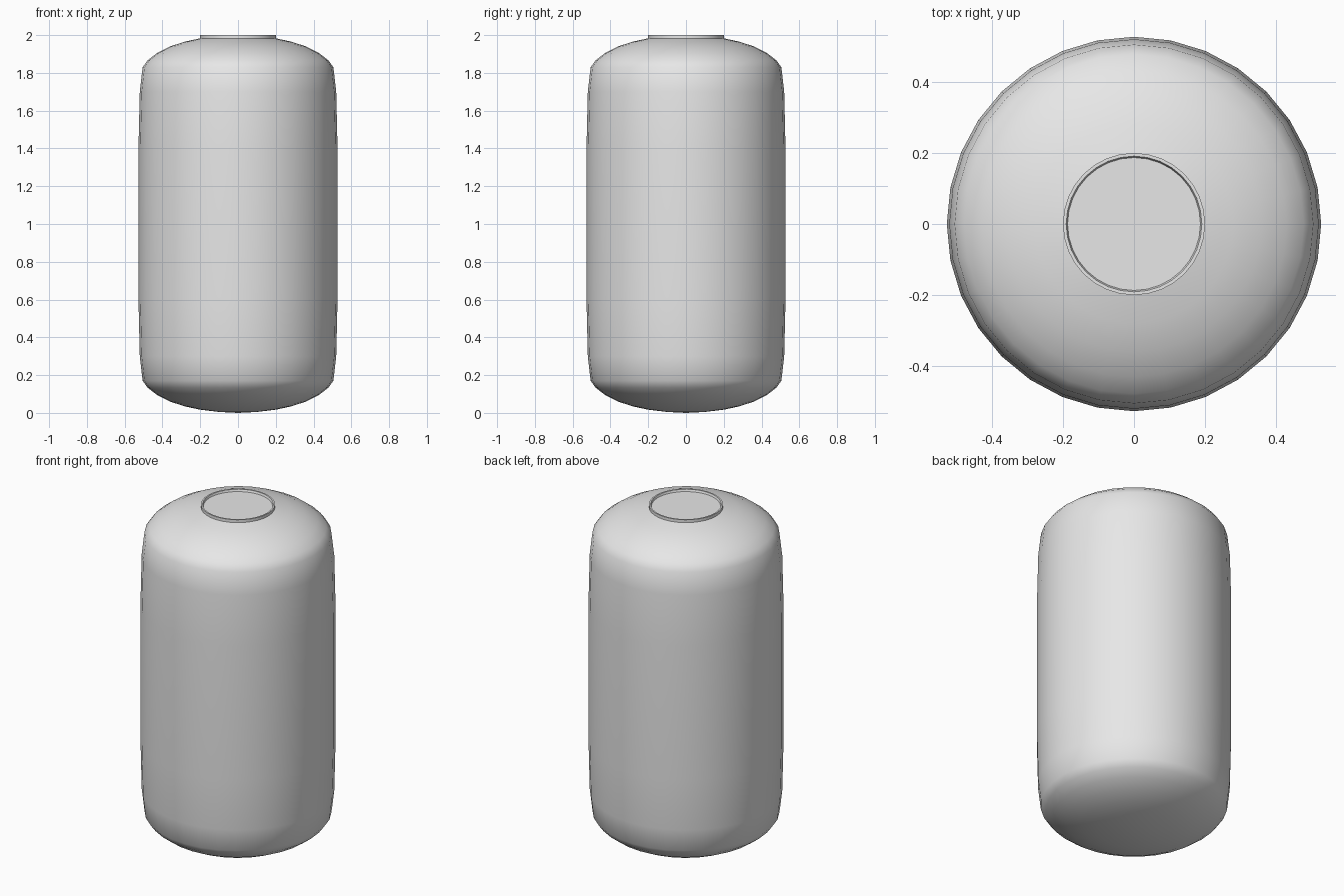
import bpy, bmesh, math

if "Cube" in bpy.data.objects:
    bpy.data.objects.remove(bpy.data.objects["Cube"])

SEGMENTS = 32

grey = bpy.data.materials.new("plain grey")
grey.diffuse_color = (0.8, 0.8, 0.8, 1)
grey.use_nodes = True
grey.node_tree.nodes["Principled BSDF"].inputs["Base Color"].default_value = grey.diffuse_color


def lathe(name, profile):
    """Spin an (r, z) profile, bottom to top, around z; r = 0 gives a pole."""
    bm = bmesh.new()
    rings = []
    for r, z in profile:
        if r == 0:
            rings.append([bm.verts.new((0, 0, z))] * SEGMENTS)
        else:
            rings.append([bm.verts.new((r * math.cos(2 * math.pi * i / SEGMENTS),
                                        r * math.sin(2 * math.pi * i / SEGMENTS), z))
                          for i in range(SEGMENTS)])
    for low, high in zip(rings, rings[1:]):
        for i in range(SEGMENTS):
            j = (i + 1) % SEGMENTS
            corners = []
            for v in (low[i], low[j], high[j], high[i]):
                if v not in corners:
                    corners.append(v)
            bm.faces.new(corners)
    mesh = bpy.data.meshes.new(name)
    bm.to_mesh(mesh)
    bm.free()
    mesh.materials.append(grey)
    ob = bpy.data.objects.new(name, mesh)
    bpy.context.collection.objects.link(ob)
    bpy.ops.object.select_all(action='DESELECT')
    ob.select_set(True)
    bpy.context.view_layer.objects.active = ob
    bpy.ops.object.shade_smooth_by_angle(angle=math.radians(30))
    return ob


# Half profiles, measured from the bottom; the top mirrors them about z = 1
dome = [(0.2, 0.017), (0.28, 0.034), (0.36, 0.06), (0.43, 0.096),
        (0.478, 0.133), (0.505, 0.17)]
wall = [(0.52, 0.3), (0.527, 0.6)]


def mirrored(points):
    return [(r, 2 - z) for r, z in reversed(points)]


# Barrel with bulged wall, domed bottom and domed shoulder
barrel = [(0, 0), (0.1, 0.005)] + dome + wall
barrel += mirrored(dome + wall)

# Raised rim and shallow recessed lid at the top
barrel += [(0.2, 2.0), (0.191, 2.0), (0.187, 1.988), (0, 1.988)]
lathe("barrel_body", barrel)
